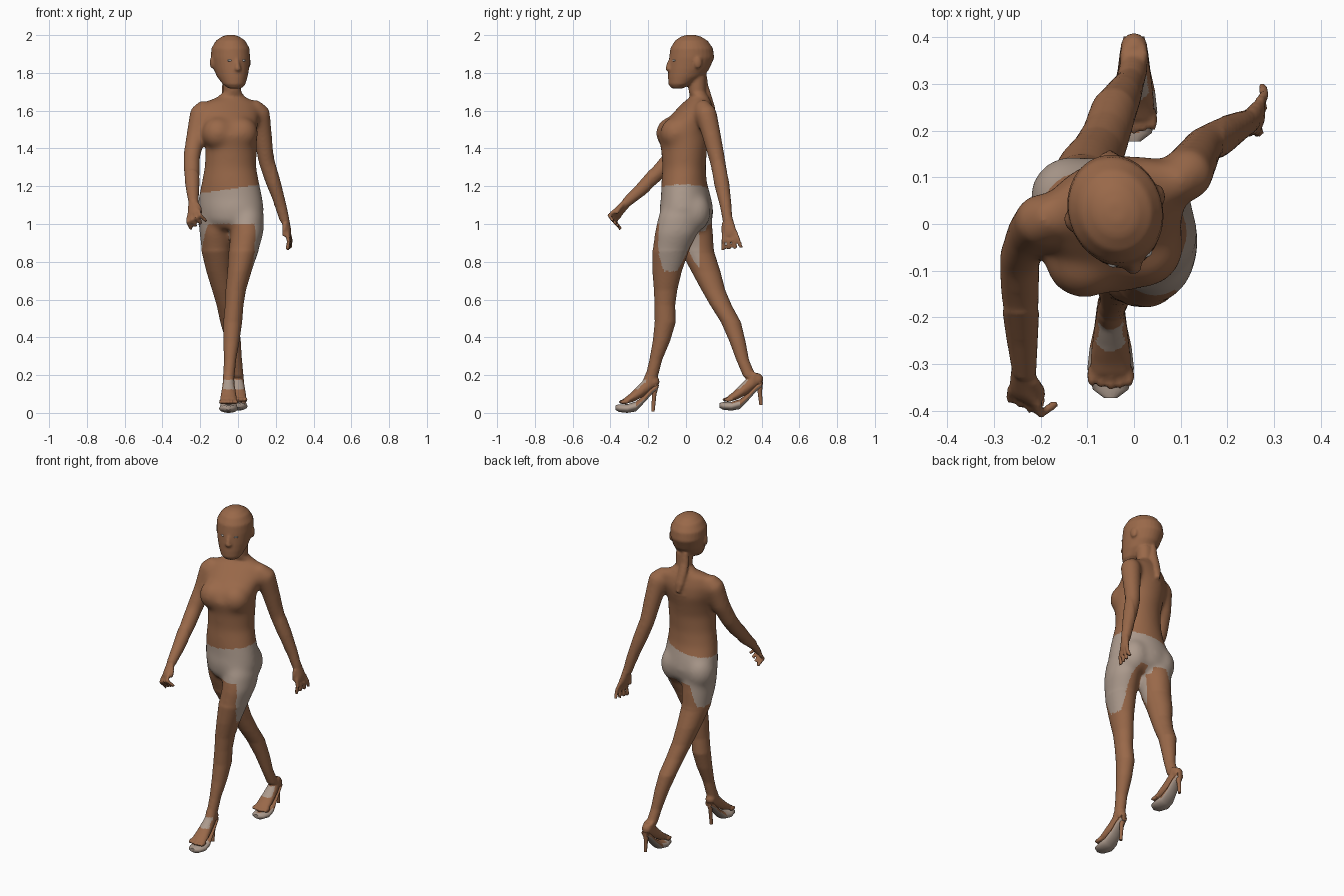
import bpy, bmesh, math
from mathutils import Vector, Matrix

def material(name, rgb):
    m = bpy.data.materials.new(name)
    m.diffuse_color = (*rgb, 1)
    return m

SKIN = material("brown skin", (0.32, 0.14, 0.067))
CLOTH = material("pale grey cloth", (0.42, 0.33, 0.27))
EYE = material("eye white", (0.55, 0.52, 0.5))
V = Vector

def loft(bm, rings, n=20):
    """Closed skin through rings of (centre, axis u, axis v)."""
    loops = [[bm.verts.new(c + u * math.cos(2 * math.pi * i / n) + v * math.sin(2 * math.pi * i / n))
              for i in range(n)] for c, u, v in rings]
    for a, b in zip(loops, loops[1:]):
        for i in range(n):
            bm.faces.new((a[i], a[(i + 1) % n], b[(i + 1) % n], b[i]))
    bm.faces.new(loops[0][::-1])
    bm.faces.new(loops[-1])

def stack(bm, rows):
    """Horizontal oval rings: x, y, z, rx, ry, yaw."""
    rings = []
    for x, y, z, rx, ry, yaw in rows:
        c, s = math.cos(yaw), math.sin(yaw)
        rings.append((V((x, y, z)), V((c, s, 0)) * rx, V((-s, c, 0)) * ry))
    loft(bm, rings, 28)

def tube(bm, rows, side=(1, 0, 0), n=14):
    """Oval rings square to a path: x, y, z, half width along side, half depth."""
    pts = [V(r[:3]) for r in rows]
    rings = []
    for i, r in enumerate(rows):
        t = (pts[min(i + 1, len(pts) - 1)] - pts[max(i - 1, 0)]).normalized()
        u = V(side)
        u = (u - t * u.dot(t)).normalized()
        rings.append((pts[i], u * r[3], t.cross(u) * r[-1]))
    loft(bm, rings, n)

def ball(bm, c, r, yaw=0):
    m = Matrix.Translation(c) @ Matrix.Rotation(yaw, 4, 'Z') @ Matrix.Diagonal((*r, 1))
    bmesh.ops.create_uvsphere(bm, u_segments=16, v_segments=10, radius=1, matrix=m)

def finish(name, bm, mats):
    bmesh.ops.recalc_face_normals(bm, faces=bm.faces)
    me = bpy.data.meshes.new(name)
    bm.to_mesh(me)
    bm.free()
    for m in mats:
        me.materials.append(m)
    ob = bpy.data.objects.new(name, me)
    bpy.context.collection.objects.link(ob)
    return ob

def smooth(ob, deg=45):
    bpy.ops.object.select_all(action='DESELECT')
    ob.select_set(True)
    bpy.context.view_layer.objects.active = ob
    bpy.ops.object.shade_smooth_by_angle(angle=math.radians(deg))

YAW = 0.3
def head_pt(x, y, z):
    """Point in the turned head, measured from the head's axis."""
    c, s = math.cos(YAW), math.sin(YAW)
    return V((-0.04 + x * c - y * s, 0.03 + x * s + y * c, z))

body = bmesh.new()
# torso, shoulders turned against the hips
stack(body, [(-.03, .055, 1.78, .048, .048, 0), (-.03, .06, 1.70, .047, .045, 0),
             (-.035, .07, 1.672, .075, .048, .25), (-.04, .062, 1.648, .14, .065, .28),
             (-.045, .04, 1.59, .165, .1, .3), (-.045, .01, 1.53, .152, .13, .28),
             (-.04, -.012, 1.47, .142, .138, .25), (-.036, -.01, 1.40, .136, .122, .18),
             (-.04, -.01, 1.30, .137, .115, 0), (-.04, -.01, 1.22, .153, .12, -.15),
             (-.04, 0, 1.14, .172, .129, -.3), (-.035, .002, 1.08, .177, .138, -.35),
             (-.035, 0, 1.02, .163, .13, -.35), (-.035, -.005, .97, .11, .09, -.35)])
for c in ((-.105, -.075, 1.48), (.02, -.052, 1.48)):
    ball(body, c, (.088, .086, .088), .25)
for c in ((.035, .04, 1.065), (-.135, .055, 1.065)):
    ball(body, c, (.09, .092, .11))

# head, nose, ears, ponytail
rows = [(1.718, -.05, .035, .03), (1.74, -.036, .06, .06), (1.78, -.003, .08, .095),
        (1.82, .014, .092, .11), (1.88, .03, .102, .121), (1.93, .03, .1, .114),
        (1.97, .028, .077, .088), (1.992, .026, .046, .054), (2.001, .025, .018, .022)]
stack(body, [(*head_pt(0, cy - .03, z), rx, ry, YAW) for z, cy, rx, ry in rows])
tube(body, [(*head_pt(0, -.112, 1.875), .010, .012), (*head_pt(0, -.126, 1.84), .013, .014),
            (*head_pt(0, -.132, 1.822), .018, .014), (*head_pt(0, -.115, 1.808), .014, .012)])
ball(body, head_pt(0, -.116, 1.782), (.026, .012, .012), YAW)
for s in (-1, 1):
    ball(body, head_pt(s * .1, .005, 1.855), (.012, .022, .032), YAW)
tube(body, [(-.06, .09, 1.79, .022, .02), (-.06, .098, 1.73, .025, .02), (-.058, .115, 1.67, .028, .022),
            (-.053, .135, 1.61, .026, .02), (-.05, .148, 1.56, .012, .012)])

# legs: forward one and trailing one
stack(body, [(.04, -.02, 1.13, .07, .09, 0), (.046, -.032, 1.04, .092, .115, 0), (.047, -.052, .95, .088, .115, 0),
             (.028, -.083, .85, .078, .096, 0),
             (.008, -.1, .75, .064, .078, 0), (-.012, -.108, .65, .054, .062, 0), (-.02, -.112, .57, .049, .055, 0),
             (-.028, -.11, .48, .05, .056, 0), (-.035, -.13, .38, .043, .046, 0),
             (-.042, -.16, .28, .032, .034, 0), (-.05, -.185, .18, .03, .033, 0)])
stack(body, [(-.11, .02, 1.13, .07, .09, 0), (-.117, .03, 1.04, .094, .106, 0), (-.115, .04, .95, .089, .104, 0),
             (-.113, .062, .85, .079, .088, 0),
             (-.1, .105, .75, .068, .077, 0), (-.08, .145, .65, .057, .063, 0), (-.062, .185, .57, .051, .057, 0),
             (-.045, .238, .48, .049, .053, 0), (-.025, .272, .38, .04, .043, 0),
             (-.01, .3, .28, .031, .034, 0), (0, .338, .19, .03, .034, 0)])

# arms: one swung back, one swung forward
tube(body, [(.075, .08, 1.635, .04), (.112, .105, 1.59, .06), (.13, .135, 1.47, .052), (.15, .168, 1.33, .044),
            (.185, .188, 1.22, .041), (.225, .21, 1.1, .031), (.247, .22, 1.02, .026)], (0, 1, 0))
tube(body, [(-.165, .02, 1.635, .04), (-.197, .01, 1.59, .06), (-.222, -.02, 1.47, .053),
            (-.246, -.075, 1.355, .047), (-.245, -.135, 1.285, .045), (-.24, -.24, 1.18, .035),
            (-.235, -.32, 1.11, .026)])

def hand(wrist, d, across, back, curl):
    """Palm, four curled fingers and a thumb."""
    w, d, across, back = V(wrist), V(d).normalized(), V(across).normalized(), V(back).normalized()
    tube(body, [(*(w + d * t), a, b) for t, a, b in
                ((-.02, .025, .022), (.02, .031, .021), (.06, .038, .019), (.085, .034, .014))], across)
    for i in range(4):
        k = w + d * .07 + across * (i - 1.5) * .021
        f = across * (i - 1.5) * .006
        tube(body, [(*k, .0115), (*(k + d * .042 + f), .011),
                    (*(k + d * (.085 - curl) + f * 2 - back * (.015 + curl)), .01)], across, 8)
    k = w + d * .015 - across * .022
    tube(body, [(*k, .014), (*(k + d * .035 - across * .012 - back * .012), .012),
                (*(k + d * .065 - across * .012 - back * .02), .01)], back, 8)

hand((.25, .222, 1.02), (.22, .14, -1), (.15, 1, .1), (1, -.15, .2), 0)
hand((-.238, -.315, 1.11), (.05, -.75, -.8), (-.8, .4, -.42), (-.5, -.65, .58), .035)

# feet with toes, and the shoes under them
FEET = {"front": V((-.05, 0, 0)), "rear": V((.0, .55, .012))}
for name, o in FEET.items():
    put = lambda rows: [(*(V(r[:3]) + o), *r[3:]) for r in rows]
    tube(body, put([(0, -.183, .2, .03, .032), (0, -.2, .15, .032, .036), (0, -.245, .11, .039, .031),
                    (0, -.29, .078, .045, .023), (0, -.32, .064, .044, .016)]))
    ball(body, V((0, -.172, .165)) + o, (.03, .032, .034))
    for i in range(5):
        x = (i - 2) * .0205
        y = -.333 + abs(i - 2) * .004
        ball(body, V((x, y, .058)) + o, (.0098, .026, .013))
    sole = bmesh.new()
    loft(sole, [(V((0, y, z)) + o, V((w, 0, 0)), V((0, 0, t))) for y, z, w, t in
                ((-.373, .028, .014, .012), (-.355, .025, .038, .02), (-.31, .023, .05, .023),
                 (-.265, .034, .045, .026), (-.22, .074, .035, .019), (-.18, .118, .03, .018),
                 (-.148, .142, .022, .018))])
    shoe = finish(name + "_shoe_sole", sole, [CLOTH, SKIN])
    for p in shoe.data.polygons:  # brown insole edge above the arch
        p.material_index = int(p.center.z > .055 and p.normal.z > -.25)
    smooth(shoe)
    heel = bmesh.new()
    tilt = .0 if name == "front" else .022
    tube(heel, put([(0, -.162, .15, .024, .02), (0, -.168 + tilt * .4, .1, .012, .012),
                    (0, -.175 + tilt, .008 if name == "front" else .03, .009, .009)]))
    smooth(finish(name + "_shoe_heel", heel, [SKIN]))

# merge the body parts into one smooth skin
raw = finish("body", body, [SKIN, CLOTH])
rm = raw.modifiers.new("merge", 'REMESH')
rm.mode, rm.voxel_size = 'VOXEL', .0075
sm = raw.modifiers.new("soften", 'SMOOTH')
sm.factor, sm.iterations = .5, 2
skin = bpy.data.meshes.new_from_object(raw.evaluated_get(bpy.context.evaluated_depsgraph_get()))
raw.modifiers.clear()
raw.data = skin

# soften the joins of torso, shoulders, bust and hips further
bm = bmesh.new()
bm.from_mesh(skin)
trunk = [v for v in bm.verts if .86 < v.co.z < 1.67 and v.co.y > -.19 and v.co.x < .19
         and not (v.co.z > 1.54 and v.co.y > .1 and -.09 < v.co.x < -.02)]
for _ in range(30):
    bmesh.ops.smooth_vert(bm, verts=trunk, factor=.5, use_axis_x=True, use_axis_y=True, use_axis_z=True)
bm.to_mesh(skin)
bm.free()
skin.materials.clear()
for m in (SKIN, CLOTH):
    skin.materials.append(m)

# shorts (longer on the outer thighs) and instep straps
for p in skin.polygons:
    c, n = p.center, p.normal
    rear_leg = c.x < -.045 or (c.z < .96 and c.y > .07 and c.x < .0)
    s = -1 if rear_leg else 1
    out = s * n.x * .95 + n.y * .25
    drop = min(1, max(0, (out - .3) / .55)) * (.13 if rear_leg else .25)
    hips = -.25 < c.x < .148 and -.2 < c.y < .2
    shorts = hips and 1.0 - drop < c.z < 1.187 + .15 * (c.x + .03)
    strap = .125 < c.z < .175 and n.y < -.4
    p.material_index = int(shorts or strap)
smooth(raw, 60)

# eyes
for name, s in (("left_eye", 1), ("right_eye", -1)):
    bm = bmesh.new()
    ball(bm, head_pt(s * .036, -.105, 1.866), (.014, .012, .007), YAW)
    smooth(finish(name, bm, [EYE]))
